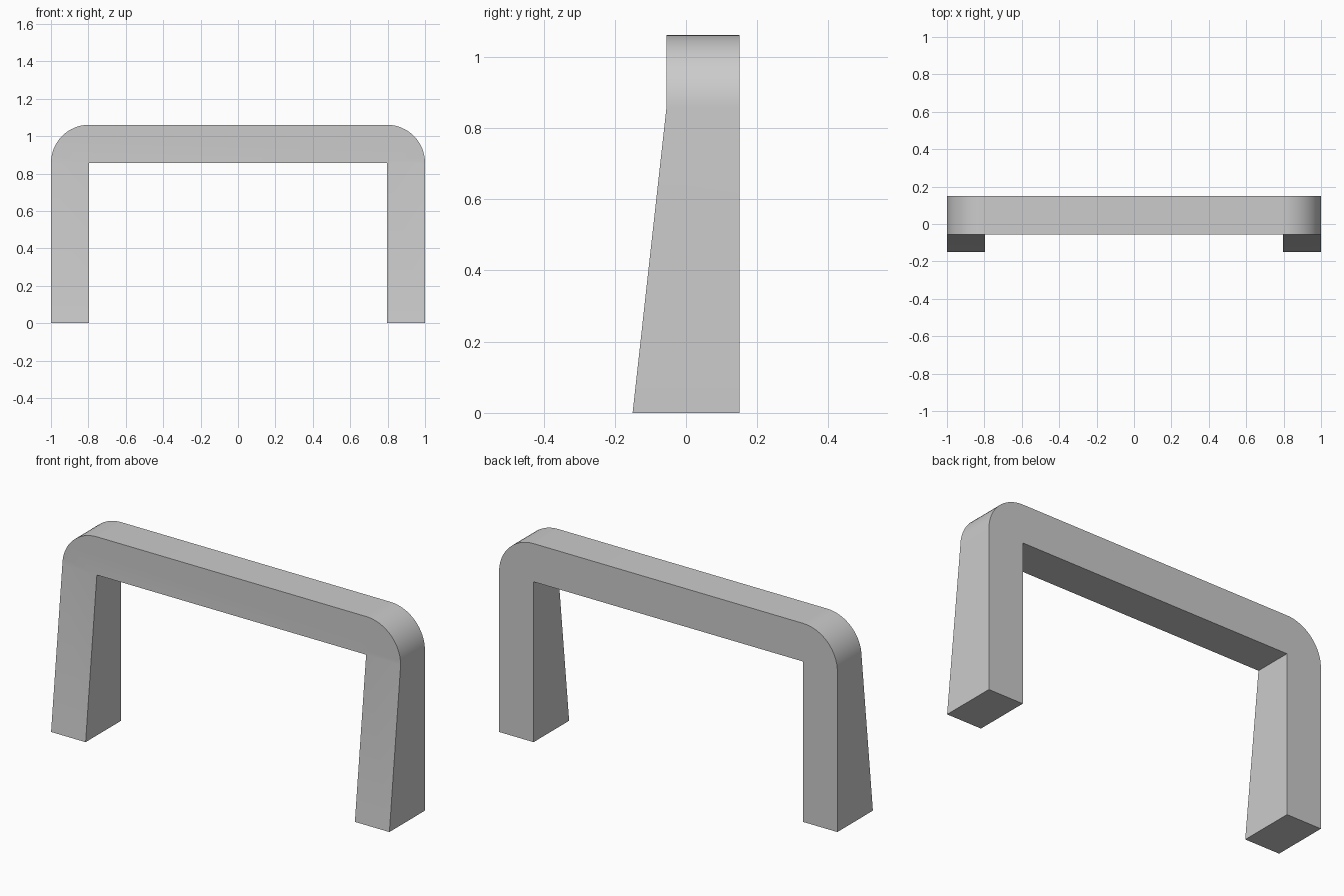
import bpy
import bmesh
from math import cos, sin, pi

cube = bpy.data.objects.get("Cube")
if cube:
    bpy.data.objects.remove(cube, do_unlink=True)

HALF = 1.0          # outer half width
RADIUS = 0.204      # corner radius and bar thickness
INNER = HALF - RADIUS
SPRING = 0.857      # height where the legs meet the bar
FRONT, BACK, FOOT = -0.055, 0.15, -0.15
STEPS = 16

grey = bpy.data.materials.new("light grey")
grey.use_nodes = True
colour = (0.6, 0.6, 0.6, 1.0)
grey.diffuse_color = colour
grey.node_tree.nodes["Principled BSDF"].inputs["Base Color"].default_value = colour

# Top bar outline: rounded outer corners, square inner corners
arc = [(INNER + RADIUS * cos(a), SPRING + RADIUS * sin(a))
       for a in (pi / 2 * i / STEPS for i in range(STEPS + 1))]
outline = arc + [(-x, z) for x, z in reversed(arc)] + [(-INNER, SPRING), (INNER, SPRING)]

bm = bmesh.new()
front = [bm.verts.new((x, FRONT, z)) for x, z in outline]
back = [bm.verts.new((x, BACK, z)) for x, z in outline]
bm.faces.new(front)
bm.faces.new(back[::-1])

# Bar sides, left open where the legs join
n = len(outline)
left_joint, right_joint = n - 1, n - 3
for i in range(n):
    if i not in (left_joint, right_joint):
        j = (i + 1) % n
        bm.faces.new((front[i], front[j], back[j], back[i]))

# Legs whose front slopes forward towards the foot
for i in (left_joint, right_joint):
    j = (i + 1) % n
    top = [front[i], front[j], back[j], back[i]]
    foot = [bm.verts.new((v.co.x, y, 0))
            for v, y in zip(top, (FOOT, FOOT, BACK, BACK))]
    bm.faces.new(foot)
    for k in range(4):
        m = (k + 1) % 4
        bm.faces.new((top[k], top[m], foot[m], foot[k]))

bmesh.ops.recalc_face_normals(bm, faces=bm.faces[:])
mesh = bpy.data.meshes.new("handle_frame")
bm.to_mesh(mesh)
bm.free()
mesh.materials.append(grey)
frame = bpy.data.objects.new("handle_frame", mesh)
bpy.context.collection.objects.link(frame)

# Smooth corners with crisp edges
bpy.ops.object.select_all(action="DESELECT")
frame.select_set(True)
bpy.context.view_layer.objects.active = frame
bpy.ops.object.shade_smooth_by_angle(angle=pi / 6)
